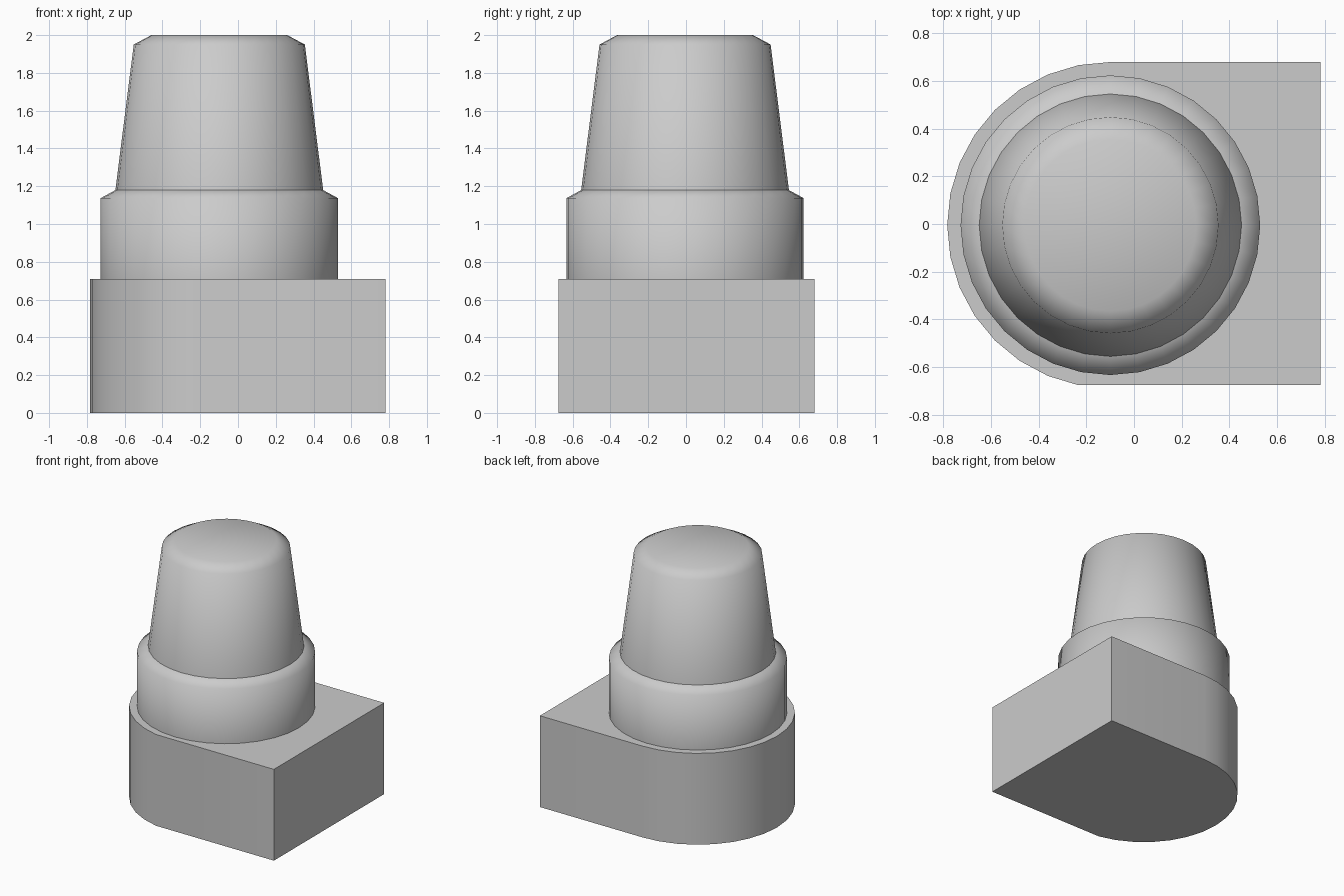
import bpy, bmesh, math

if "Cube" in bpy.data.objects:
    bpy.data.objects.remove(bpy.data.objects["Cube"])

SIDES = 32
CX, CY = -0.099, -0.005   # shared axis of the round parts


def finish(bm, name, angle):
    bmesh.ops.recalc_face_normals(bm, faces=bm.faces)
    mesh = bpy.data.meshes.new(name)
    bm.to_mesh(mesh)
    bm.free()
    obj = bpy.data.objects.new(name, mesh)
    bpy.context.collection.objects.link(obj)
    bpy.ops.object.select_all(action='DESELECT')
    obj.select_set(True)
    bpy.context.view_layer.objects.active = obj
    bpy.ops.object.shade_smooth_by_angle(angle=math.radians(angle))
    return obj


def turned(name, profile):
    """Closed round part from (radius, z) pairs, bottom to top."""
    bm = bmesh.new()
    rings = []
    for r, z in profile:
        rings.append([bm.verts.new((CX + r * math.cos(2 * math.pi * i / SIDES),
                                    CY + r * math.sin(2 * math.pi * i / SIDES), z))
                      for i in range(SIDES)])
    for a, b in zip(rings, rings[1:]):
        for i in range(SIDES):
            j = (i + 1) % SIDES
            bm.faces.new((a[i], a[j], b[j], b[i]))
    bm.faces.new(rings[0])
    bm.faces.new(rings[-1])
    return finish(bm, name, 70)


# D-shaped base: round on the left, square on the right
R = 0.684
bm = bmesh.new()
outline = [(CX + R * math.cos(2 * math.pi * i / SIDES),
            CY + R * math.sin(2 * math.pi * i / SIDES))
           for i in range(SIDES // 4, 3 * SIDES // 4)]
outline += [(0.782, outline[-1][1]), (0.782, outline[0][1])]
face = bm.faces.new([bm.verts.new((x, y, 0)) for x, y in outline])
extruded = bmesh.ops.extrude_face_region(bm, geom=[face], use_keep_orig=True)
top = [v for v in extruded['geom'] if isinstance(v, bmesh.types.BMVert)]
bmesh.ops.translate(bm, verts=top, vec=(0, 0, 0.71))
finish(bm, "base", 30)

# Round collar with a bevelled shoulder
turned("collar", [(0.628, 0.71), (0.628, 1.137), (0.536, 1.187)])

# Tapered knob with a bevelled top
turned("knob", [(0.55, 1.18), (0.453, 1.95), (0.36, 2.0)])
